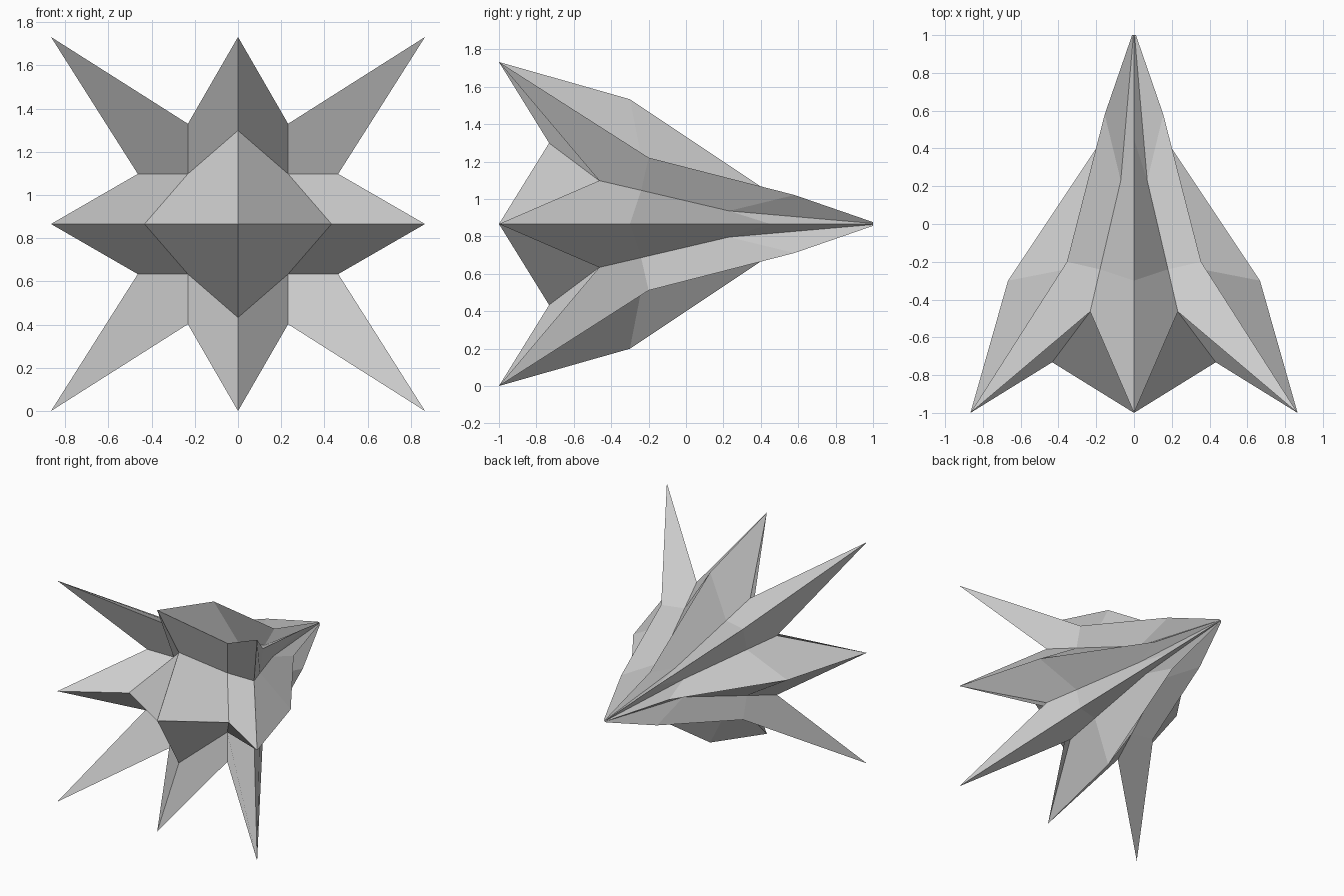
import bpy, bmesh
from mathutils import Vector

if "Cube" in bpy.data.objects:
    bpy.data.objects.remove(bpy.data.objects["Cube"])

H = 0.866  # half width, also the height of the long axis

# Key points of one eighth of the star: (x, y, height above the long axis)
P = {
    "centre_tip": (0, -1, 0), "front_notch": (0, -.732, .433), "pit": (.232, -.464, .232),
    "edge_tip": (0, -1, H), "corner_tip": (H, -1, H),
    "valley": (.232, -.464, .464), "valley_mid": (.18, -.24, .359), "valley_end": (.07, .23, .14),
    "edge_ridge": (0, -.3, .667), "edge_bend": (0, .45, .167),
    "corner_ridge": (.355, -.2, .355), "corner_bend": (.155, .58, .155),
    "tail_valley": (.003, 1, .006), "tail_corner": (.01, 1, .01), "tail_edge": (0, 1, .01),
    "tail_centre": (0, 1, 0),
}

# Faces lying inside the eighth
FACES = [
    "edge_tip valley pit front_notch",                                    # edge spike, front
    "edge_tip edge_ridge valley_mid valley",                              # edge spike, side
    "edge_ridge edge_bend valley_end valley_mid",
    "edge_bend tail_edge tail_valley valley_end",
    "corner_tip valley valley_mid corner_ridge",                          # corner spike, side
    "corner_ridge valley_mid valley_end corner_bend",
    "corner_bend valley_end tail_valley tail_corner",
    "tail_centre tail_corner tail_valley tail_edge",                      # tail cap
]


def swap(p):
    return (p[2], p[1], p[0])


bm = bmesh.new()


def add_face(points, sx, sz):
    bm.faces.new([bm.verts.new(Vector((sx * x, y, H + sz * z))) for x, y, z in points])


for sx in (1, -1):
    for sz in (1, -1):
        for names in FACES:
            pts = [P[n] for n in names.split()]
            add_face(pts, sx, sz)
            add_face([swap(p) for p in pts], sx, sz)
        # Front faces that cross the diagonal: centre spike and corner spike
        for tip, side in (("centre_tip", "front_notch"), ("corner_tip", "valley")):
            add_face([P[tip], P[side], P["pit"], swap(P[side])], sx, sz)

# Weld the eighths into one closed star
bmesh.ops.remove_doubles(bm, verts=bm.verts[:], dist=0.0008)
bmesh.ops.recalc_face_normals(bm, faces=bm.faces[:])
mesh = bpy.data.meshes.new("spiked_star")
bm.to_mesh(mesh)
bm.free()
bpy.context.collection.objects.link(bpy.data.objects.new("spiked_star", mesh))
